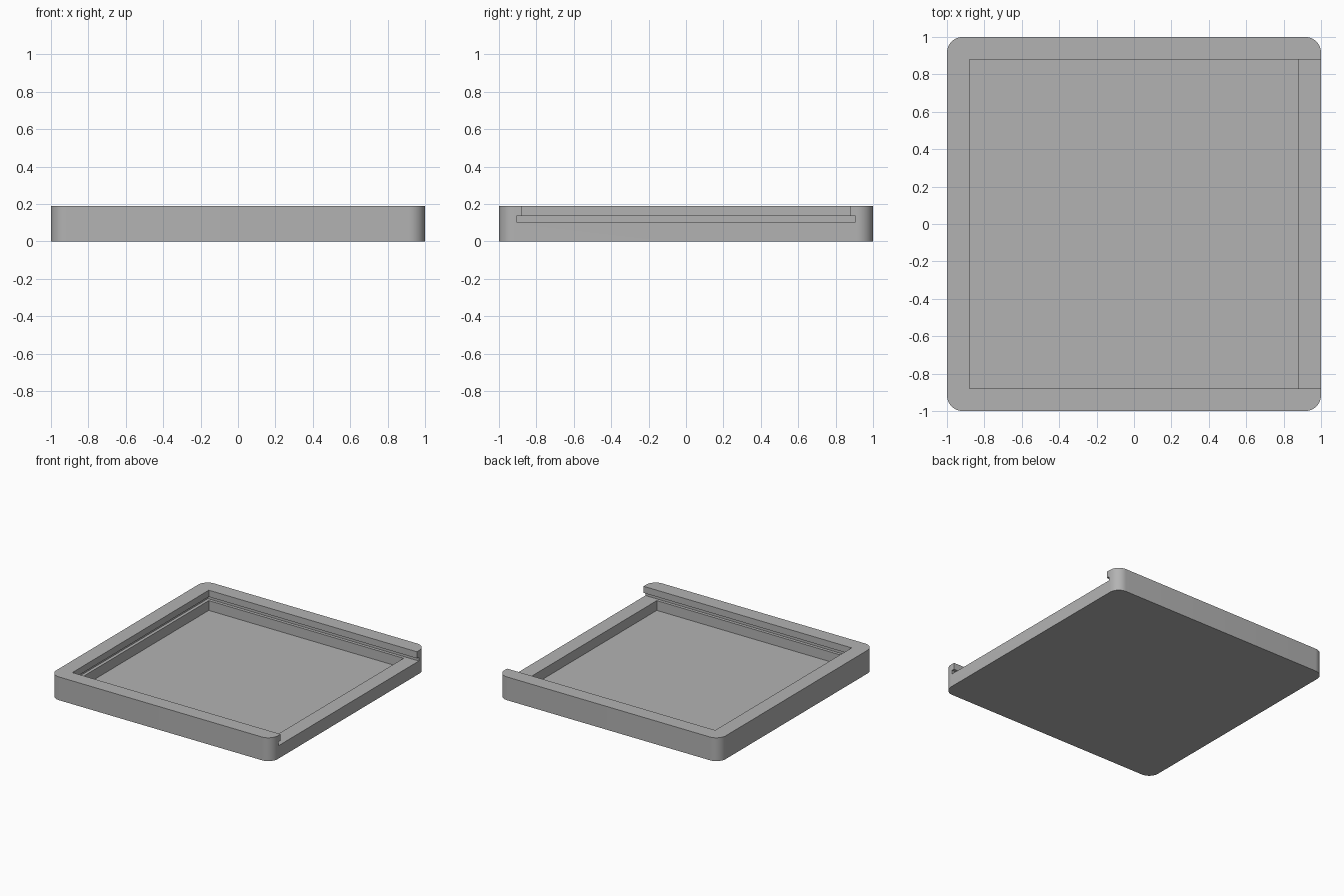
import bpy
import bmesh

default = bpy.data.objects.get("Cube")
if default:
    bpy.data.objects.remove(default, do_unlink=True)

HEIGHT = 0.19       # full wall height
FLOOR = 0.025       # thickness of the base
INNER = 0.88        # half width of the cavity
GROOVE = 0.905      # half width of the lid groove
GROOVE_LOW, GROOVE_HIGH = 0.105, 0.136
RADIUS = 0.085      # outer corner rounding

grey = bpy.data.materials.new("plain grey")
grey.use_nodes = True
colour = (0.45, 0.45, 0.45, 1)
grey.diffuse_color = colour
grey.node_tree.nodes["Principled BSDF"].inputs["Base Color"].default_value = colour


def box(name, low, high):
    """Box between two opposite corners."""
    bm = bmesh.new()
    bmesh.ops.create_cube(bm, size=1)
    for v in bm.verts:
        v.co = [high[i] if v.co[i] > 0 else low[i] for i in range(3)]
    mesh = bpy.data.meshes.new(name)
    bm.to_mesh(mesh)
    bm.free()
    mesh.materials.append(grey)
    obj = bpy.data.objects.new(name, mesh)
    bpy.context.collection.objects.link(obj)
    return obj


# Solid tray body with rounded upright corners
tray = box("sliding_lid_tray", (-1, -1, 0), (1, 1, HEIGHT))
bm = bmesh.new()
bm.from_mesh(tray.data)
upright = [e for e in bm.edges if abs(e.verts[0].co.z - e.verts[1].co.z) > 0.1]
bmesh.ops.bevel(bm, geom=upright, offset=RADIUS, segments=12, profile=0.5, affect='EDGES')
bm.to_mesh(tray.data)
bm.free()

# Lid groove, lid opening through the right wall, and storage cavity
MID = (GROOVE_LOW + GROOVE_HIGH) / 2
cutters = [
    box("groove_cutter", (-GROOVE, -GROOVE, GROOVE_LOW), (1.2, GROOVE, GROOVE_HIGH)),
    box("opening_cutter", (-INNER, -INNER, MID), (1.2, INNER, 0.4)),
    box("cavity_cutter", (-INNER, -INNER, FLOOR), (INNER, INNER, MID)),
]
bpy.context.view_layer.objects.active = tray
for cutter in cutters:
    cut = tray.modifiers.new(cutter.name, 'BOOLEAN')
    cut.operation = 'DIFFERENCE'
    cut.solver = 'EXACT'
    cut.object = cutter
    bpy.ops.object.modifier_apply(modifier=cut.name)
    bpy.data.objects.remove(cutter, do_unlink=True)

# Smooth corners, sharp edges
bpy.ops.object.select_all(action='DESELECT')
tray.select_set(True)
bpy.ops.object.shade_smooth_by_angle(angle=0.6)
